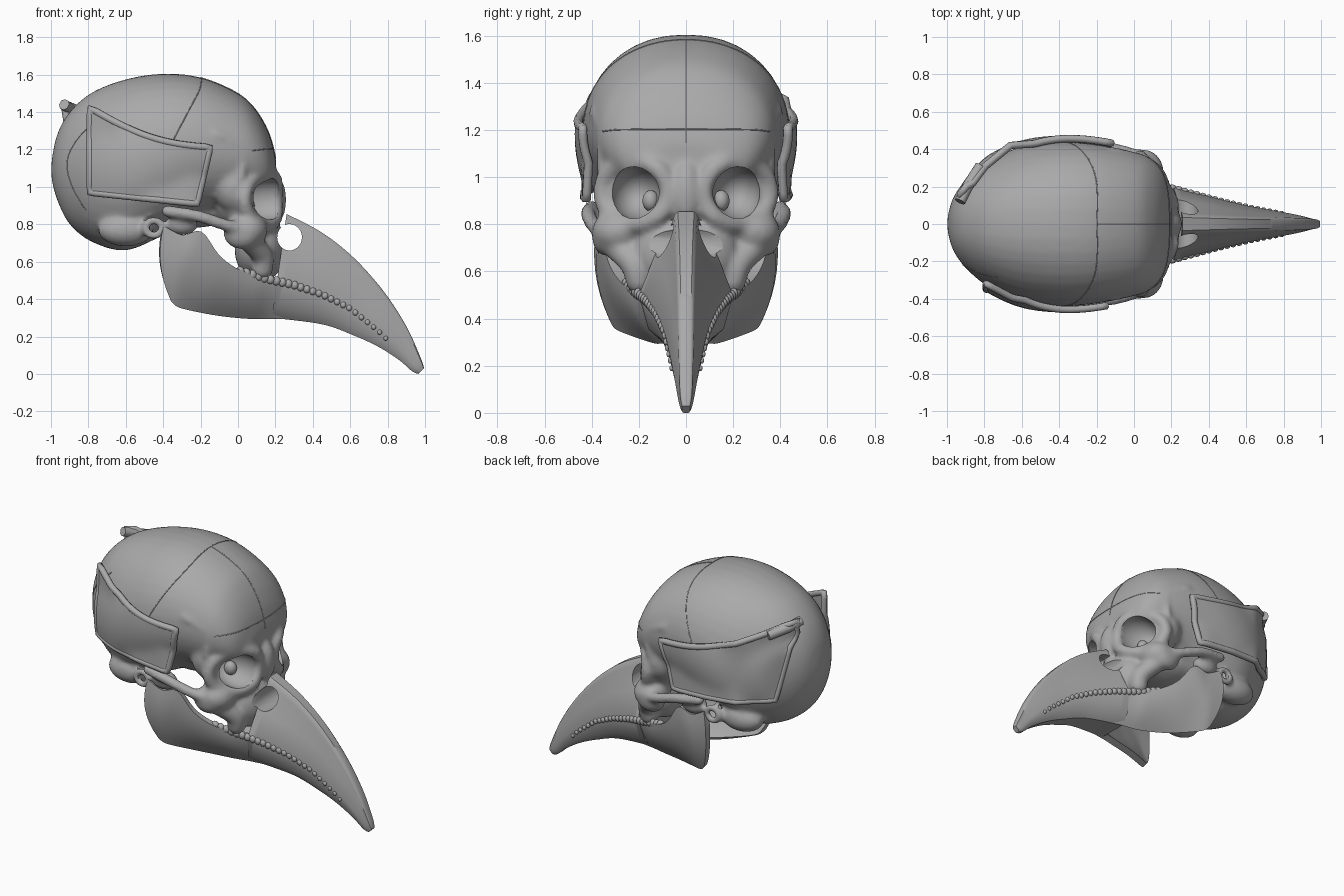
import bpy, bmesh, math
from mathutils import Vector, Matrix

if "Cube" in bpy.data.objects:
    bpy.data.objects.remove(bpy.data.objects["Cube"])

bone = bpy.data.materials.new("bone grey")
bone.use_nodes = True
bone.diffuse_color = (0.4, 0.4, 0.4, 1)
bone.node_tree.nodes["Principled BSDF"].inputs["Base Color"].default_value = (0.4, 0.4, 0.4, 1)


def spline(knots, n):
    """Smooth resampling of a list of equal-length tuples."""
    out = []
    last = len(knots) - 1
    for i in range(last):
        a, b, c, d = (knots[min(max(i + k, 0), last)] for k in (-1, 0, 1, 2))
        for s in range(n):
            t = s / n
            out.append(tuple(q + 0.5 * t * (r - p + t * (2*p - 5*q + 4*r - u + t * (3*(q - r) + u - p)))
                             for p, q, r, u in zip(a, b, c, d)))
    return out + [tuple(knots[-1])]


def lookup(knots, x):
    """Linear interpolation in sorted (x, value) pairs."""
    for (a, u), (b, v) in zip(knots, knots[1:]):
        if x <= b:
            return u + (v - u) * max(0, (x - a) / (b - a))
    return knots[-1][1]


def loft(bm, rings):
    rows = [[bm.verts.new(p) for p in ring] for ring in rings]
    n = len(rows[0])
    for a, b in zip(rows, rows[1:]):
        for i in range(n):
            bm.faces.new((a[i], a[(i + 1) % n], b[(i + 1) % n], b[i]))
    bm.faces.new(rows[0])
    bm.faces.new(rows[-1])


def blob(bm, centre, radii, detail=3):
    m = Matrix.Translation(centre) @ Matrix.Diagonal((*radii, 1))
    bmesh.ops.create_icosphere(bm, subdivisions=detail, radius=1, matrix=m)


def chain(bm, path, radius):
    """Rod of overlapping balls, merged later by the remesh."""
    for p in spline(path, 8):
        blob(bm, p, (radius,) * 3, 2)


def make(name, bm):
    bmesh.ops.recalc_face_normals(bm, faces=bm.faces)
    mesh = bpy.data.meshes.new(name)
    bm.to_mesh(mesh)
    bm.free()
    ob = bpy.data.objects.new(name, mesh)
    bpy.context.collection.objects.link(ob)
    mesh.materials.append(bone)
    return ob


def finish(ob, angle=40):
    """Apply the modifiers and shade smooth."""
    bpy.ops.object.select_all(action='DESELECT')
    bpy.context.view_layer.objects.active = ob
    ob.select_set(True)
    for m in list(ob.modifiers):
        bpy.ops.object.modifier_apply(modifier=m.name)
    bpy.ops.object.shade_smooth_by_angle(angle=math.radians(angle))


def cut(ob, cutter):
    m = ob.modifiers.new("cut", 'BOOLEAN')
    m.operation = 'DIFFERENCE'
    m.solver = 'EXACT'
    m.object = cutter


def wire(name, points, radius, cyclic=False):
    cu = bpy.data.curves.new(name, 'CURVE')
    cu.dimensions = '3D'
    cu.bevel_depth = radius
    cu.bevel_resolution = 2
    cu.use_fill_caps = True
    sp = cu.splines.new('POLY')
    sp.points.add(len(points) - 1)
    for q, p in zip(sp.points, points):
        q.co = (*p, 1)
    sp.use_cyclic_u = cyclic
    cu.materials.append(bone)
    ob = bpy.data.objects.new(name, cu)
    bpy.context.collection.objects.link(ob)


# Cranium: stations of x, top, bottom, half width
bm = bmesh.new()
stations = [(-0.997, 1.14, 1.04, 0.04), (-0.967, 1.28, 0.93, 0.14), (-0.9, 1.4, 0.8, 0.235),
            (-0.78, 1.505, 0.705, 0.335), (-0.6, 1.575, 0.66, 0.415), (-0.4, 1.605, 0.74, 0.44),
            (-0.2, 1.585, 0.83, 0.425), (0, 1.5, 0.87, 0.385), (0.1, 1.405, 0.9, 0.345),
            (0.168, 1.28, 0.94, 0.275), (0.203, 1.15, 1.0, 0.16)]
rings = []
for x, top, low, w in spline(stations, 5):
    ring = []
    for k in range(40):
        a = math.tau * k / 40
        c, s = math.cos(a), math.sin(a)
        ring.append((x, w * math.copysign(abs(c) ** 0.9, c), (top + low) / 2 + (top - low) / 2 * s))
    rings.append(ring)
loft(bm, rings)

# Face: core, upper jaw, nose bridge and skull base
blob(bm, (0.01, 0, 0.93), (0.17, 0.35, 0.19))
blob(bm, (0.12, 0, 0.67), (0.14, 0.225, 0.18))
blob(bm, (0.19, 0, 0.93), (0.07, 0.07, 0.14))
blob(bm, (-0.25, 0, 0.88), (0.25, 0.22, 0.1))
for s in (-1, 1):
    # Eye socket rim, swept back at the temple
    rim = []
    for k in range(17):
        a = math.tau * k / 16
        y = 0.215 + 0.14 * math.cos(a)
        rim.append((0.2 - 0.95 * max(0, y - 0.12) ** 1.2, s * y, 0.935 + 0.135 * math.sin(a)))
    chain(bm, rim, 0.042)
    # Filled temple and cheek behind the rim
    blob(bm, (-0.02, s * 0.27, 1.0), (0.11, 0.11, 0.14))
    blob(bm, (0.05, s * 0.28, 0.77), (0.11, 0.12, 0.095))
    # Cheekbone, its arch and the strut to the upper jaw
    blob(bm, (0.02, s * 0.34, 0.75), (0.1, 0.06, 0.085))
    chain(bm, [(0.03, s * 0.36, 0.77), (-0.08, s * 0.395, 0.8), (-0.22, s * 0.415, 0.845), (-0.38, s * 0.4, 0.87)], 0.035)
    chain(bm, [(0.06, s * 0.3, 0.71), (0.13, s * 0.22, 0.63), (0.13, s * 0.2, 0.56)], 0.06)
    # Temple ridge, ear ring and jaw joint
    chain(bm, [(0.02, s * 0.36, 1.05), (0.02, s * 0.36, 1.2), (-0.12, s * 0.395, 1.28)], 0.022)
    ear = [(-0.45 + 0.045 * math.cos(k), s * 0.36, 0.78 + 0.045 * math.sin(k)) for k in range(7)]
    chain(bm, ear, 0.022)
    blob(bm, (-0.6, s * 0.27, 0.77), (0.15, 0.09, 0.09))
    blob(bm, (-0.3, s * 0.34, 0.8), (0.09, 0.06, 0.06))
skull = make("skull", bm)
m = skull.modifiers.new("merge", 'REMESH')
m.mode = 'VOXEL'
m.voxel_size = 0.013
m = skull.modifiers.new("soften", 'SMOOTH')
m.factor = 0.5
m.iterations = 14

# Hidden cutters for the sockets and the nostril opening
bm = bmesh.new()
for s in (-1, 1):
    blob(bm, (0.15, s * 0.215, 0.935), (0.17, 0.108, 0.113))
socket_cutter = make("socket_cutter", bm)
bm = bmesh.new()
blob(bm, (0.275, 0, 0.73), (0.068, 0.6, 0.072))
nostril_cutter = make("nostril_cutter", bm)
for c in (socket_cutter, nostril_cutter):
    c.hide_render = True
    cut(skull, c)
finish(skull)
# Small bones within the sockets
bm = bmesh.new()
for s in (-1, 1):
    blob(bm, (0.05, s * 0.15, 0.9), (0.04, 0.035, 0.045))
finish(make("socket_bones", bm))

# Beak: stations of top x, top z, bottom x, bottom z, half width, ridge half width
beak_stations = [(0.26, 0.855, 0.18, 0.3, 0.2, 0.05), (0.45, 0.755, 0.45, 0.265, 0.135, 0.042),
                 (0.62, 0.62, 0.62, 0.205, 0.095, 0.036), (0.78, 0.44, 0.75, 0.145, 0.07, 0.031),
                 (0.9, 0.255, 0.86, 0.075, 0.048, 0.027), (0.975, 0.09, 0.93, 0.015, 0.03, 0.022),
                 (0.995, 0.03, 0.965, 0.0, 0.018, 0.014)]
bm = bmesh.new()
rings = []
for tx, tz, bx, bz, w, r in spline(beak_stations, 8):
    half = [(1, r * 0.7), (0.97, r), (0.92, r * 1.15), (0.65, max(r * 1.2, w * 0.68)),
            (0.36, w), (0.1, w * 0.8), (0, w * 0.5)]
    side = [(bx + (tx - bx) * f, y, bz + (tz - bz) * f) for f, y in half]
    rings.append(side + [(x, -y, z) for x, y, z in reversed(side)])
loft(bm, rings)
beak = make("beak", bm)
cut(beak, nostril_cutter)
finish(beak, 35)

# Lower jaw halves: stations of top x, z, y and bottom x, z, y
jaw_stations = [(0.36, 0.44, 0.125, 0.36, 0.3, 0.06), (0.19, 0.505, 0.178, 0.17, 0.306, 0.09),
                (0.08, 0.53, 0.225, 0.06, 0.308, 0.115),
                (-0.02, 0.57, 0.27, -0.08, 0.32, 0.16), (-0.11, 0.64, 0.31, -0.2, 0.338, 0.215),
                (-0.2, 0.76, 0.34, -0.31, 0.36, 0.275), (-0.3, 0.74, 0.35, -0.345, 0.38, 0.295),
                (-0.4, 0.79, 0.36, -0.365, 0.41, 0.31)]
for s, name in ((-1, "right_jaw"), (1, "left_jaw")):
    bm = bmesh.new()
    rows = []
    for tx, tz, ty, bx, bz, by in spline(jaw_stations, 4):
        row = []
        for k in range(9):
            f = k / 8
            bulge = 4 * f * (1 - f)
            back = 0.035 * bulge if tx < -0.33 else 0
            swell = 0.03 * min(1, max(0, (0.3 - tx) / 0.2))
            row.append(bm.verts.new((bx + (tx - bx) * f - back, s * (by + (ty - by) * f + swell * bulge),
                                     bz + (tz - bz) * f)))
        rows.append(row)
    for a, b in zip(rows, rows[1:]):
        for i in range(8):
            bm.faces.new((a[i], a[i + 1], b[i + 1], b[i]))
    jaw = make(name, bm)
    m = jaw.modifiers.new("thickness", 'SOLIDIFY')
    m.thickness = 0.04
    m.offset = 0
    finish(jaw)

# Teeth along the bite line
bite = [(0.0, 0.55), (0.15, 0.51), (0.3, 0.475), (0.45, 0.425), (0.6, 0.35), (0.75, 0.23), (0.85, 0.13)]
spread = [(0, 0.255), (0.2, 0.195), (0.45, 0.13), (0.62, 0.092), (0.85, 0.05)]
bm = bmesh.new()
for s in (-1, 1):
    for k in range(25):
        x = 0.01 + 0.78 * k / 24
        size = 0.026 - 0.014 * k / 24
        blob(bm, (x, s * lookup(spread, x), lookup(bite, x)), (size, size * 0.8, size * 1.1), 2)
finish(make("teeth", bm))


# Side plates: corners as x, z, lying on the skull within limits set by the bow
def side_plate(name, s, corners, bow):
    a, b, c, d = (Vector(p) for p in corners)
    bm = bmesh.new()
    grid = []
    for i in range(25):
        u = i / 24
        row = []
        for j in range(13):
            p = a.lerp(b, u).lerp(d.lerp(c, u), j / 12)
            p.y -= 0.05 * math.sin(math.pi * u) * (1 - j / 12)
            y = lookup(bow, p.x)
            hit, place, _, _ = skull.ray_cast(Vector((p.x, s, p.y)), Vector((0, -s, 0)))
            if hit:
                y = min(max(s * place.y + 0.022, y - 0.03), y + 0.012)
            row.append(bm.verts.new((p.x, s * y, p.y)))
        grid.append(row)
    for p, q in zip(grid, grid[1:]):
        for j in range(12):
            bm.faces.new((p[j], p[j + 1], q[j + 1], q[j]))
    inner = [v for v in bm.verts if not v.is_boundary]
    for _ in range(3):
        bmesh.ops.smooth_vert(bm, verts=inner, factor=0.5, use_axis_y=True)
    edge = [r[0] for r in grid] + grid[-1][1:] + [r[-1] for r in grid[-2::-1]] + grid[0][-2:0:-1]
    wire(name + "_rim", [v.co.copy() for v in edge], 0.02, True)
    ob = make(name, bm)
    m = ob.modifiers.new("thickness", 'SOLIDIFY')
    m.thickness = 0.025
    m.offset = 0
    finish(ob)


side_plate("right_plate", -1, [(-0.79, 1.42), (-0.15, 1.21), (-0.22, 0.91), (-0.79, 0.97)],
           [(-0.8, 0.345), (-0.65, 0.425), (-0.45, 0.46), (-0.25, 0.46), (-0.13, 0.43)])
side_plate("left_plate", 1, [(-0.93, 1.45), (-0.12, 1.21), (-0.2, 0.91), (-0.85, 0.95)],
           [(-0.94, 0.14), (-0.8, 0.335), (-0.66, 0.45), (-0.45, 0.465), (-0.25, 0.455), (-0.1, 0.42)])
# Raised back corner of the left plate
wire("plate_corner", [(-0.93, 0.12, 1.44), (-0.89, 0.2, 1.41), (-0.82, 0.31, 1.38)], 0.03)


# Fine seams laid on the cranium
def seam(name, path):
    wire(name, [skull.closest_point_on_mesh(Vector(p))[1] for p in spline(path, 10)], 0.003)


seam("crown_seam", [(-0.35, -0.5, 1.25), (-0.2, -0.3, 1.55), (-0.18, 0, 1.65), (-0.2, 0.3, 1.55), (-0.35, 0.5, 1.25)])
seam("brow_seam", [(0.1, -0.4, 1.2), (0.25, -0.15, 1.22), (0.25, 0.15, 1.22), (0.1, 0.4, 1.2)])
seam("middle_seam", [(0.25, 0, 1.15), (0.15, 0, 1.4), (-0.18, 0, 1.65)])
seam("back_seam", [(-0.8, -0.4, 1.45), (-0.95, -0.25, 1.15), (-0.85, -0.3, 0.85)])
